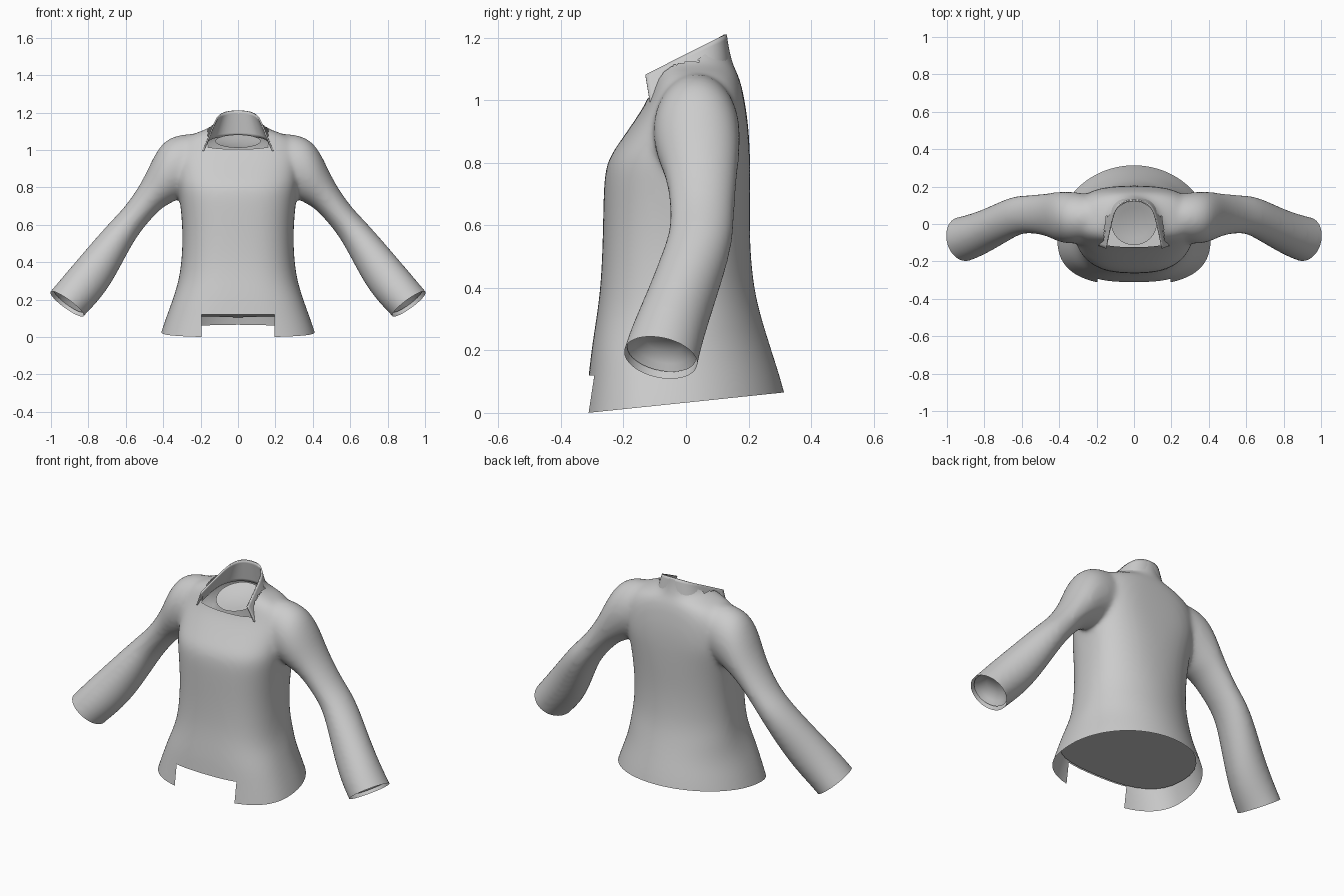
import bpy, bmesh, math
from mathutils import Vector

if "Cube" in bpy.data.objects:
    bpy.data.objects.remove(bpy.data.objects["Cube"])

grey = bpy.data.materials.new("grey cloth")
grey.diffuse_color = (0.6, 0.6, 0.6, 1)
grey.use_nodes = True
grey.node_tree.nodes["Principled BSDF"].inputs["Base Color"].default_value = grey.diffuse_color
SEG = 32


def add_mesh(name, bm):
    mesh = bpy.data.meshes.new(name)
    bmesh.ops.recalc_face_normals(bm, faces=bm.faces[:])
    bm.to_mesh(mesh)
    bm.free()
    obj = bpy.data.objects.new(name, mesh)
    bpy.context.collection.objects.link(obj)
    return obj


def loft(bm, rings, start=True):
    """Tube through a list of rings, capped at the end and optionally at the start."""
    loops = [[bm.verts.new(p) for p in ring] for ring in rings]
    for a, b in zip(loops, loops[1:]):
        for i in range(SEG):
            j = (i + 1) % SEG
            bm.faces.new((a[i], a[j], b[j], b[i]))
    if start:
        bm.faces.new(loops[0])
    bm.faces.new(loops[-1])


def torso_ring(z, rx, front, back, nf=2.7, nb=2.0):
    cy = -0.05 if z < 0.3 else 0.0
    pts = []
    for i in range(SEG):
        t = 2 * math.pi * i / SEG
        c, s = math.cos(t), math.sin(t)
        e = 2 / (nf if s < 0 else nb)        # flatter front, rounder back
        depth = (cy - front) if s < 0 else (back - cy)
        pts.append((math.copysign(abs(c) ** e, c) * rx,
                    cy + math.copysign(abs(s) ** e, s) * depth, z))
    return pts


def sleeve_ring(side, xo, zo, xi, zi, yc, yh, grow=1.04):
    mid = Vector(((xo + xi) / 2, yc, (zo + zi) / 2))
    half = Vector(((xo - xi) / 2, 0, (zo - zi) / 2)) * grow
    pts = []
    for i in range(SEG):
        t = 2 * math.pi * i / SEG
        p = mid + half * math.cos(t) + Vector((0, yh * 1.02 * math.sin(t), 0))
        pts.append((p.x * side, p.y, p.z))
    return pts


# Torso: height, half width, front, back, front and back squareness
TORSO = [(-0.2, .47, -.345, .37), (-0.1, .45, -.34, .355), (0, .422, -.327, .333),
         (.1, .388, -.314, .308), (.2, .35, -.304, .275), (.3, .319, -.288, .243),
         (.4, .303, -.274, .217), (.55, .296, -.267, .204, 2.7, 2.2),
         (.7, .308, -.265, .206, 2.7, 2.4), (.8, .322, -.259, .206, 2.7, 2.7),
         (.86, .325, -.217, .204, 2.7, 3), (.93, .328, -.168, .199, 2.7, 3),
         (1.0, .325, -.122, .188, 2.7, 3), (1.05, .3, -.108, .178, 2.4, 2.7),
         (1.085, .25, -.1, .166, 2, 2.4), (1.11, .165, -.105, .152, 2, 2),
         (1.14, .13, -.105, .145, 2, 2), (1.2, .118, -.105, .132, 2, 2),
         (1.3, .115, -.105, .125, 2, 2), (1.4, .115, -.105, .12, 2, 2)]
# Sleeve: outer x, z, inner x, z, y centre, y half width
SLEEVE = [(.12, 1.08, .2, .84, .035, .1), (.29, 1.085, .26, .77, .033, .132),
          (.395, 1.05, .31, .748, .033, .138), (.455, .95, .365, .718, .04, .13),
          (.508, .83, .415, .69, .05, .112), (.6, .695, .5, .595, .053, .1),
          (.675, .62, .555, .52, .05, .102), (.75, .535, .612, .415, .022, .108),
          (.84, .43, .687, .275, -.022, .111), (.925, .33, .765, .177, -.06, .118),
          (.998, .243, .83, .113, -.082, .121), (1.06, .17, .89, .04, -.1, .125),
          (1.12, .1, .95, -.03, -.12, .125)]

# Shirt body: torso and sleeves melted into one smooth skin
bm = bmesh.new()
loft(bm, [torso_ring(*r) for r in TORSO])
for side in (-1, 1):
    loft(bm, [sleeve_ring(side, *r) for r in SLEEVE])
body = add_mesh("shirt_body", bm)
sub = body.modifiers.new("round", 'SUBSURF')
sub.levels = 2
melt = body.modifiers.new("melt", 'REMESH')
melt.mode = 'VOXEL'
melt.voxel_size = 0.012
soft = body.modifiers.new("soften", 'SMOOTH')
soft.factor = 0.5
soft.iterations = 16
bpy.context.view_layer.update()
skin = bpy.data.meshes.new_from_object(
    body.evaluated_get(bpy.context.evaluated_depsgraph_get()))
body.modifiers.clear()
body.data = skin

bm = bmesh.new()
bm.from_mesh(skin)


def slice_off(test, point, normal, clear=True):
    faces = [f for f in bm.faces if test(f.calc_center_median())]
    geom = set(faces)
    for f in faces:
        geom.update(f.edges)
        geom.update(f.verts)
    bmesh.ops.bisect_plane(bm, geom=list(geom), dist=1e-5, plane_co=point,
                           plane_no=normal, clear_outer=clear)


# Open cuffs, slanted hem and neckline
for side in (-1, 1):
    slice_off(lambda c: c.x * side > 0.7, (.916 * side, -.082, .178),
              (.58 * side, -.2, -.79))
slice_off(lambda c: abs(c.x) < 0.6 and c.z < 0.2, (0, -.315, 0), (0, .104, -1))
slice_off(lambda c: abs(c.x) < 0.145 and c.z > 0.95, (0, -.11, 1.015), (0, -.78, 1))
loose = [f for f in bm.faces if f.calc_center_median().z > 1.25]
bmesh.ops.delete(bm, geom=loose, context='FACES')

# Square notch in the front hem
near = lambda c: c.y < -0.1 and c.z < 0.25 and abs(c.x) < 0.3
for p, n in (((-.195, 0, 0), (1, 0, 0)), ((.195, 0, 0), (1, 0, 0)), ((0, 0, .12), (0, 0, 1))):
    slice_off(near, p, n, False)
notch = [f for f in bm.faces if near(f.calc_center_median())
         and abs(f.calc_center_median().x) < .195 and f.calc_center_median().z < .12]
bmesh.ops.delete(bm, geom=notch, context='FACES')
bm.to_mesh(skin)
bm.free()

# Standing collar, open at the front: top and bottom edge from back to tip
TOP = [(0, .129), (.068, .119), (.107, .07), (.122, 0), (.137, -.06), (.15, -.13)]
LOW = [(0, .15, 1.08), (.095, .137, 1.07), (.148, .08, 1.06), (.165, 0, 1.045),
       (.178, -.06, 1.015), (.188, -.115, .99)]
bm = bmesh.new()
rows = []
for k in range(-5, 6):
    s = -1 if k < 0 else 1
    (x, y), low = TOP[abs(k)], LOW[abs(k)]
    a = Vector((x * s, y, 1.08 + .51 * (y + .13)))
    b = Vector((low[0] * s, low[1], low[2]))
    rows.append([bm.verts.new(a.lerp(b, t)) for t in (0, .5, 1)])
for p, q in zip(rows, rows[1:]):
    for i in range(2):
        bm.faces.new((p[i], p[i + 1], q[i + 1], q[i]))
collar = add_mesh("collar", bm)
fine = collar.modifiers.new("round", 'SUBSURF')
fine.levels = fine.render_levels = 2
fine.boundary_smooth = 'PRESERVE_CORNERS'
thick = collar.modifiers.new("cloth", 'SOLIDIFY')
thick.thickness = 0.008
thick.offset = 0

# Linings that close the hem, the neck and the cuffs on the inside
bm = bmesh.new()
bm.faces.new([bm.verts.new((x, y, .12 - .025 * (y + .3)))
              for x, y, z in torso_ring(.115, .37, -.3, .285)])
hem_lining = add_mesh("hem_lining", bm)

bm = bmesh.new()
loft(bm, [[(.122 * k * math.cos(a), .005 + .118 * k * math.sin(a),
            1.012 + .3 * (.115 + .118 * k * math.sin(a)) - .02 * (1 - k))
           for a in (2 * math.pi * i / SEG for i in range(SEG))]
          for k in (1, .7, .35)], start=False)
neck_lining = add_mesh("neck_lining", bm)

linings = [hem_lining, neck_lining]
for side, name in ((-1, "left_cuff_lining"), (1, "right_cuff_lining")):
    bm = bmesh.new()
    inward = Vector((-.58 * side, .2, .79))
    mid = Vector((.912 * side, -.08, .184))
    rings = []
    for k, depth in ((.93, 0.012), (.75, .03), (.5, .055)):
        rim = [Vector(p) for p in sleeve_ring(side, .998, .243, .83, .113, -.082, .121, 1)]
        ring = []
        for p in rim:
            q = p - mid
            q -= inward * q.dot(inward)
            ring.append(mid + q * k + inward * depth)
        rings.append(ring)
    loft(bm, rings, start=False)
    linings.append(add_mesh(name, bm))

for obj in [body, collar] + linings:
    obj.data.materials.clear()
    obj.data.materials.append(grey)
    obj.data.polygons.foreach_set("use_smooth", [True] * len(obj.data.polygons))
    obj.data.update()
